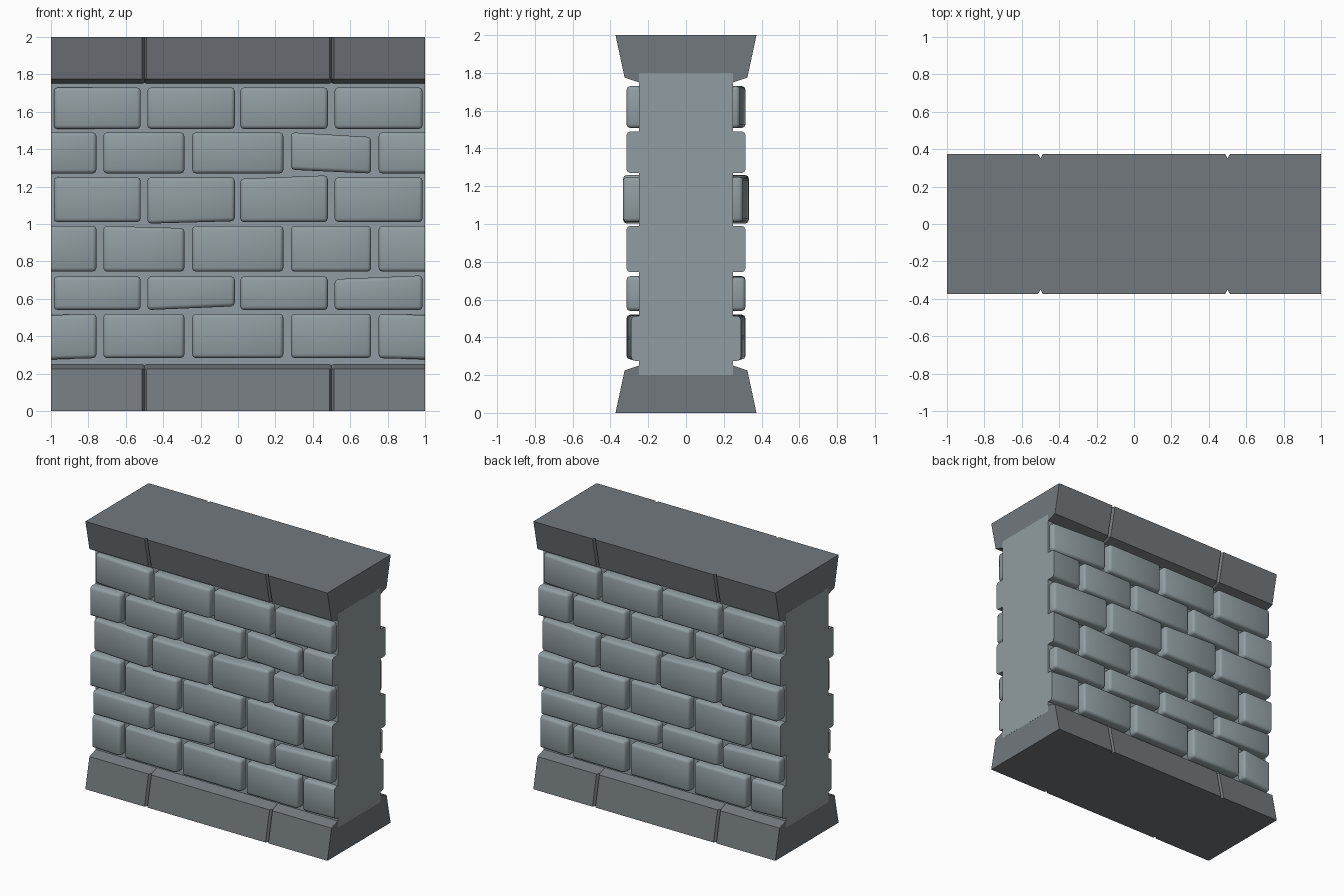
import bpy, bmesh
from mathutils import Vector

if "Cube" in bpy.data.objects:
    bpy.data.objects.remove(bpy.data.objects["Cube"])


def material(name, rgb):
    m = bpy.data.materials.new(name)
    m.diffuse_color = (*rgb, 1)
    m.use_nodes = True
    m.node_tree.nodes["Principled BSDF"].inputs["Base Color"].default_value = m.diffuse_color
    return m


STONE = material("slate_stone", (.285, .34, .36))
DARK = material("dark_slate", (.17, .19, .207))


def finish(bm, name, mat):
    bmesh.ops.recalc_face_normals(bm, faces=bm.faces)
    me = bpy.data.meshes.new(name)
    bm.to_mesh(me)
    bm.free()
    me.materials.append(mat)
    ob = bpy.data.objects.new(name, me)
    bpy.context.collection.objects.link(ob)
    return ob


def box(bm, x0, x1, z0, z1, y_back, y_l, y_r, skew=(0, 0, 0, 0)):
    """Box with front-face depth at left/right and z offsets (bl, br, tr, tl)."""
    corners = [(x0, z0 + skew[0], y_l), (x1, z0 + skew[1], y_r),
               (x1, z1 + skew[2], y_r), (x0, z1 + skew[3], y_l)]
    f = [bm.verts.new((x, y, z)) for x, z, y in corners]
    b = [bm.verts.new((x, y_back, z)) for x, z, y in corners]
    bm.faces.new(f)
    bm.faces.new(b[::-1])
    for i in range(4):
        j = (i + 1) % 4
        bm.faces.new((f[i], b[i], b[j], f[j]))


# Wall core (a hair proud of the base and cap ends so its end face shows)
bm = bmesh.new()
box(bm, -1.0005, 1.0005, 0.2, 1.8, 0.25, -0.25, -0.25)
finish(bm, "wall_core", STONE)


# Base and cap: tapered profile lofted along x, pinched at the block joints
def course(name, top):
    half = [(0.373, 0.0), (0.325, 0.225), (0.25, 0.25)]
    stations = [(-1, 0), (-.512, 0), (-.5, .022), (-.488, 0),
                (.488, 0), (.5, .022), (.512, 0), (1, 0)]
    bm = bmesh.new()
    rings = []
    for x, inset in stations:
        pts = [(-(y - inset), z) for y, z in half]
        pts += [(y - inset, z) for y, z in reversed(half)]
        rings.append([bm.verts.new((x, y, 2 - z if top else z)) for y, z in pts])
    for a, b in zip(rings, rings[1:]):
        for i in range(6):
            j = (i + 1) % 6
            bm.faces.new((a[i], a[j], b[j], b[i]))
    bm.faces.new(rings[0])
    bm.faces.new(rings[-1])
    finish(bm, name, DARK)


course("base_blocks", False)
course("cap_blocks", True)

# Brick courses: (z bottom, z top, face depth), even rows have half bricks at the ends
ROWS = [(0.283, 0.52, 0.315), (0.54, 0.72, 0.315), (0.745, 0.99, 0.315),
        (1.01, 1.25, 0.333), (1.27, 1.49, 0.315), (1.508, 1.73, 0.315)]
HALF = [(-1.1, -.757), (-.72, -.287), (-.245, .242), (.283, .712), (.752, 1.1)]
FULL = [(-.985, -.52), (-.485, -.017), (.012, .48), (.517, .987)]
# Uneven bricks: corner z offsets (bl, br, tr, tl)
SKEW = {(0, 0): (-.01, 0, 0, -.01), (0, 4): (0, -.01, -.01, 0),
        (1, 1): (0, .02, 0, 0), (1, 3): (0, 0, .005, -.015),
        (2, 1): (0, 0, -.012, 0), (3, 1): (-.008, .005, 0, 0),
        (3, 2): (0, 0, .01, -.008), (4, 3): (.02, 0, -.025, 0)}
# Bricks leaning into the wall: face depth at (left, right)
LEAN = {(0, 0): (.28, .315), (0, 4): (.315, .28),
        (3, 0): (.3, .333), (5, 0): (.285, .315)}


def bricks(name, turn):
    bm = bmesh.new()
    for r, (z0, z1, d) in enumerate(ROWS):
        for c, (x0, x1) in enumerate(FULL if r % 2 else HALF):
            left, right = LEAN.get((r, c), (d, d))
            box(bm, x0, x1, z0, z1, -0.25, -left, -right, SKEW.get((r, c), (0, 0, 0, 0)))
    edges = [e for e in bm.edges if any(v.co.y < -0.26 for v in e.verts)]
    bmesh.ops.bevel(bm, geom=edges, offset=0.02, segments=2, profile=0.5, affect='EDGES')
    # trim end bricks flush with the wall ends
    for s in (-1, 1):
        bmesh.ops.bisect_plane(bm, geom=bm.verts[:] + bm.edges[:] + bm.faces[:],
                               plane_co=(s, 0, 0), plane_no=(s, 0, 0), clear_outer=True)
        bmesh.ops.holes_fill(bm, edges=[e for e in bm.edges if e.is_boundary], sides=0)
    # the rear face of the wall is the front turned half way round
    if turn:
        for v in bm.verts:
            v.co = Vector((-v.co.x, -v.co.y, v.co.z))
    ob = finish(bm, name, STONE)
    bpy.ops.object.select_all(action='DESELECT')
    ob.select_set(True)
    bpy.context.view_layer.objects.active = ob
    bpy.ops.object.shade_smooth_by_angle(angle=0.87)


bricks("front_bricks", False)
bricks("back_bricks", True)
